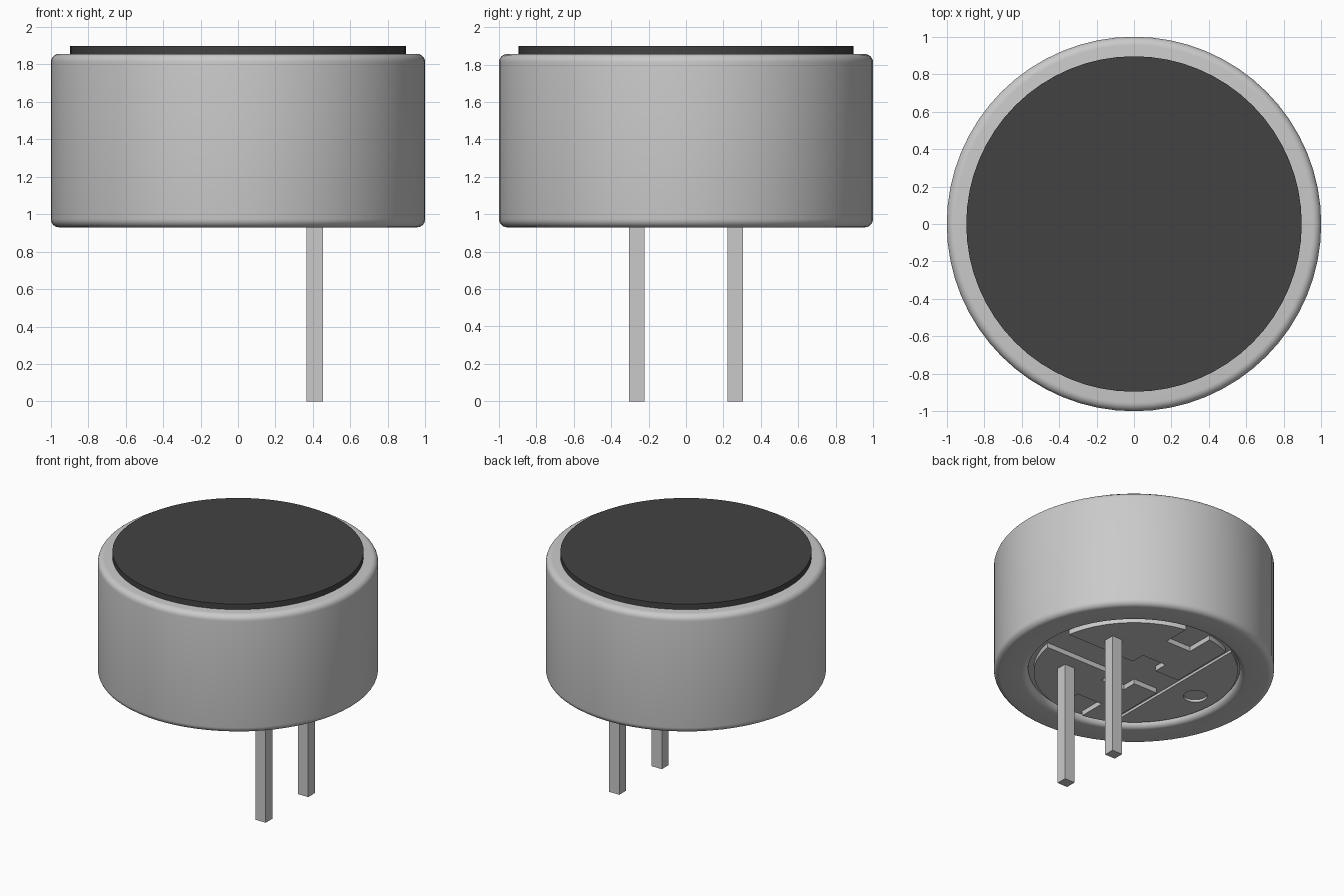
import bpy, bmesh, math

if "Cube" in bpy.data.objects:
    bpy.data.objects.remove(bpy.data.objects["Cube"], do_unlink=True)


def material(name, rgb):
    m = bpy.data.materials.new(name)
    m.use_nodes = True
    m.diffuse_color = (*rgb, 1)
    m.node_tree.nodes["Principled BSDF"].inputs["Base Color"].default_value = (*rgb, 1)
    return m


METAL = material("light grey metal", (0.59, 0.59, 0.59))
FELT = material("charcoal felt", (0.055, 0.055, 0.055))


def finish(ob, smooth):
    bpy.ops.object.select_all(action='DESELECT')
    ob.select_set(True)
    bpy.context.view_layer.objects.active = ob
    if smooth:
        bpy.ops.object.shade_smooth_by_angle(angle=math.radians(35))


def lathe(name, profile, mat, segs=64):
    """Closed solid of revolution; the first and last points lie on the axis."""
    bm = bmesh.new()
    vs = [bm.verts.new((r, 0, z)) for r, z in profile]
    es = [bm.edges.new(p) for p in zip(vs, vs[1:])]
    bmesh.ops.spin(bm, geom=vs + es, cent=(0, 0, 0), axis=(0, 0, 1),
                   angle=2 * math.pi, steps=segs, use_merge=True)
    bmesh.ops.remove_doubles(bm, verts=bm.verts, dist=1e-5)
    bmesh.ops.recalc_face_normals(bm, faces=bm.faces)
    me = bpy.data.meshes.new(name)
    bm.to_mesh(me)
    bm.free()
    me.materials.append(mat)
    ob = bpy.data.objects.new(name, me)
    bpy.context.collection.objects.link(ob)
    finish(ob, True)


def slab(name, outlines, z0, z1, mat):
    """Flat outlines (inner ones become holes) extruded from z0 to z1."""
    cu = bpy.data.curves.new(name, 'CURVE')
    cu.dimensions = '2D'
    cu.fill_mode = 'BOTH'
    cu.extrude = (z1 - z0) / 2
    for pts in outlines:
        sp = cu.splines.new('POLY')
        sp.points.add(len(pts) - 1)
        for p, (x, y) in zip(sp.points, pts):
            p.co = (x, y, 0, 1)
        sp.use_cyclic_u = True
    cu.materials.append(mat)
    ob = bpy.data.objects.new(name, cu)
    ob.location.z = (z0 + z1) / 2
    bpy.context.collection.objects.link(ob)
    finish(ob, False)
    bpy.ops.object.convert(target='MESH')
    finish(bpy.context.object, True)


def arc(cx, cy, r, a0, a1, n):
    return [(cx + r * math.cos(a0 + (a1 - a0) * i / n),
             cy + r * math.sin(a0 + (a1 - a0) * i / n)) for i in range(n + 1)]


def fillet(cx, cz, r, d0, d1):
    return arc(cx, cz, r, math.radians(d0), math.radians(d1), 6)


FLOOR, PAD = 0.98, 0.942

# Can with rounded rims and a recessed underside
lathe("can", [(0, FLOOR), (0.755, FLOOR)]
      + fillet(0.80, 0.975, 0.045, 180, 270)
      + fillet(0.955, 0.975, 0.045, -90, 0)
      + fillet(0.955, 1.812, 0.045, 0, 90)
      + [(0, 1.857)], METAL)

# Dark cover disc on top
lathe("felt_cover", [(0, 1.85), (0.896, 1.85), (0.896, 1.90), (0, 1.90)], FELT)

# Notched contact pads and pins, one pair on each side
R = 0.715
for side, label in ((1, "left"), (-1, "right")):
    ang = lambda x: math.acos(x / R)
    pad = (arc(0, 0, R, math.asin(0.118 / R), ang(0.11), 16)
           + [(0.11, 0.49), (-0.11, 0.49)]
           + arc(0, 0, R, ang(-0.11), ang(-0.31), 6)
           + [(-0.31, 0.118), (-0.10, 0.118), (-0.10, 0.23), (0.11, 0.23), (0.11, 0.118)])
    slab("contact_pad_" + label, [[(x, side * y) for x, y in pad]], PAD, FLOOR + 0.01, METAL)
    y = side * 0.264
    slab("pin_" + label, [[(0.367, y - 0.041), (0.455, y - 0.041),
                           (0.455, y + 0.041), (0.367, y + 0.041)]], 0, FLOOR + 0.01, METAL)

# Low segment plate with a small round hole
a = math.acos(-0.36 / 0.74)
slab("segment_plate", [arc(0, 0, 0.74, a, 2 * math.pi - a, 24),
                       arc(-0.57, 0, 0.085, 0, 2 * math.pi * 23 / 24, 23)],
     FLOOR - 0.02, FLOOR + 0.01, METAL)
